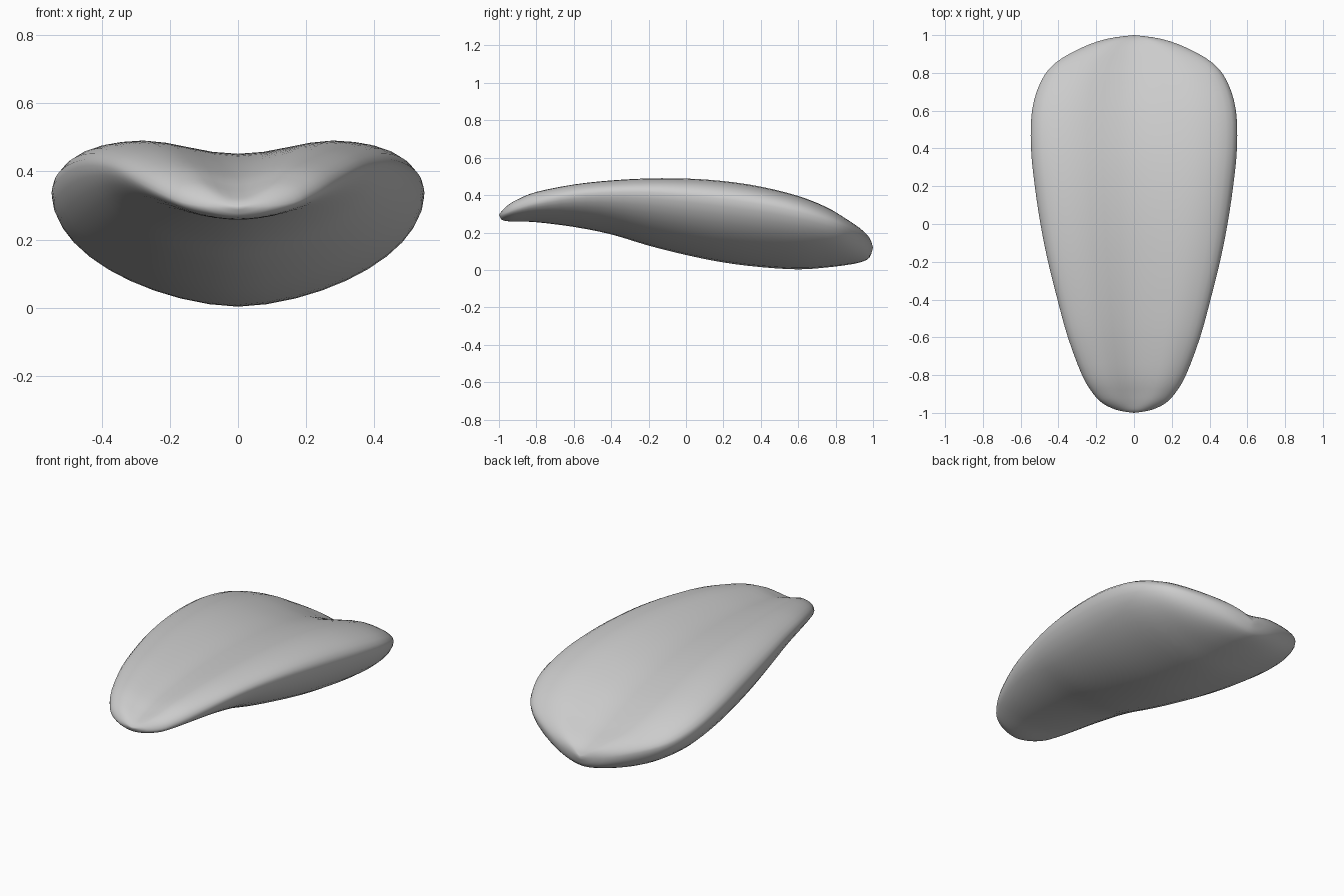
import bpy, bmesh, math

if "Cube" in bpy.data.objects:
    bpy.data.objects.remove(bpy.data.objects["Cube"])

# Stations along the length: y, half width, rim height, top centre, top crest, underside
STATIONS = [
    (-1.0, 0.0, .295, .295, .295, .295),
    (-.985, .09, .297, .313, .315, .268),
    (-.95, .165, .31, .33, .35, .26),
    (-.9, .215, .33, .35, .38, .258),
    (-.8, .275, .36, .385, .42, .255),
    (-.6, .35, .40, .42, .46, .23),
    (-.4, .405, .415, .44, .482, .19),
    (-.2, .455, .415, .45, .493, .13),
    (0, .495, .40, .45, .493, .08),
    (.2, .525, .378, .436, .48, .04),
    (.4, .545, .35, .405, .45, .015),
    (.6, .54, .31, .35, .40, .003),
    (.75, .495, .265, .287, .34, .013),
    (.85, .42, .23, .237, .28, .025),
    (.93, .285, .185, .197, .225, .04),
    (.98, .145, .145, .158, .175, .065),
    (1.0, 0.0, .12, .12, .12, .12),
]
SIDES = 40
STEPS = 3


def smooth_row(i, t):
    """Catmull-Rom blend between station i and i + 1."""
    last = len(STATIONS) - 1
    rows = [STATIONS[max(0, min(last, i + k))] for k in (-1, 0, 1, 2)]
    return [0.5 * (2 * b + (c - a) * t + (2 * a - 5 * b + 4 * c - d) * t * t
                   + (3 * b - a - 3 * c + d) * t ** 3) for a, b, c, d in zip(*rows)]


def section(row):
    """Closed cross-section: dished cushion top, bowl-shaped underside."""
    y, w, rim, top, crest, under = row
    ring = []
    for j in range(SIDES):
        a = 2 * math.pi * j / SIDES
        s, c = math.sin(a), math.cos(a)
        u = min(1.0, abs(s))
        if c >= 0:
            dish = math.sin(math.pi / 2 * min(u / .66, 1)) ** 2
            z = rim + (top + (crest - top) * dish - rim) * math.sqrt(1 - u ** 5)
        else:
            z = rim - (rim - under) * (1 - u ** 1.7) ** .55
        ring.append((w * s, y, z))
    return ring


# Seat shell: loft the sections and close both ends at a point
bm = bmesh.new()
rows = [smooth_row(i, k / STEPS) for i in range(len(STATIONS) - 1) for k in range(STEPS)]
rings = [[bm.verts.new(p) for p in section(r)] for r in rows[1:]]
for r0, r1 in zip(rings, rings[1:]):
    for j in range(SIDES):
        k = (j + 1) % SIDES
        bm.faces.new((r0[j], r0[k], r1[k], r1[j]))
for ring, st in ((rings[0], STATIONS[0]), (rings[-1], STATIONS[-1])):
    tip = bm.verts.new((0, st[0], st[2]))
    for j in range(SIDES):
        bm.faces.new((ring[j], ring[(j + 1) % SIDES], tip))
bmesh.ops.recalc_face_normals(bm, faces=bm.faces)

mesh = bpy.data.meshes.new("saddle_seat")
bm.to_mesh(mesh)
bm.free()
seat = bpy.data.objects.new("saddle_seat", mesh)
bpy.context.collection.objects.link(seat)
bpy.context.view_layer.objects.active = seat
seat.select_set(True)
bpy.ops.object.shade_smooth_by_angle(angle=math.radians(40))
